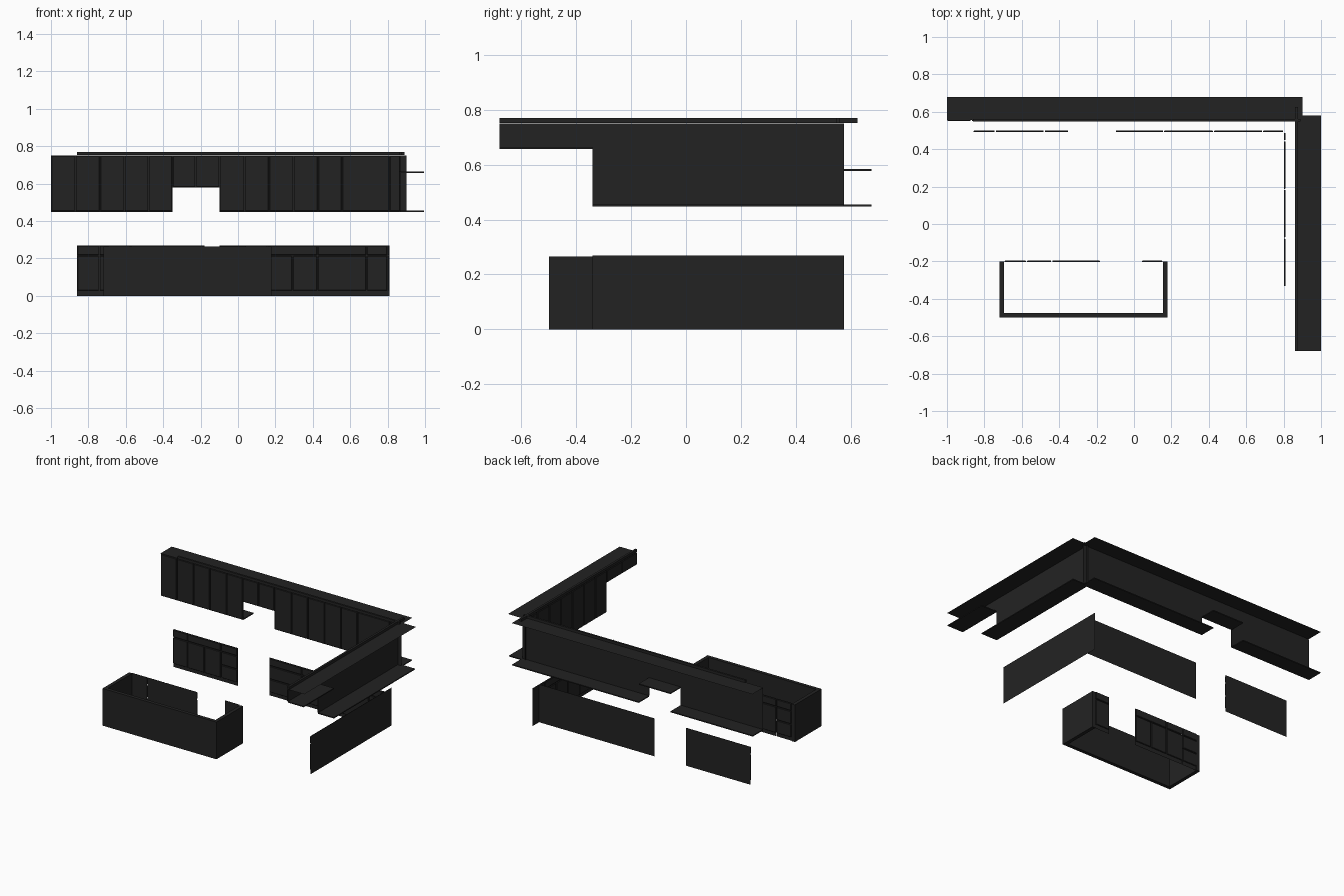
import bpy, bmesh
from mathutils import Vector

if "Cube" in bpy.data.objects:
    bpy.data.objects.remove(bpy.data.objects["Cube"])

mat = bpy.data.materials.new("charcoal_black")
mat.diffuse_color = (0.0165, 0.0165, 0.0165, 1)
mat.use_nodes = True
mat.node_tree.nodes["Principled BSDF"].inputs["Base Color"].default_value = mat.diffuse_color


def add_box(bm, lo, hi, bevel=0.0):
    """Box between two corners; a zero dimension gives a single flat sheet."""
    a = [min(p, q) for p, q in zip(lo, hi)]
    b = [max(p, q) for p, q in zip(lo, hi)]
    flat = [i for i in range(3) if b[i] - a[i] < 1e-6]
    if flat:
        k = flat[0]
        i, j = [n for n in range(3) if n != k]
        verts = []
        for s, t in ((0, 0), (1, 0), (1, 1), (0, 1)):
            p = Vector(a)
            p[i], p[j] = (a[i], b[i])[s], (a[j], b[j])[t]
            verts.append(bm.verts.new(p))
        bm.faces.new(verts)
        return
    verts = bmesh.ops.create_cube(bm, size=1)["verts"]
    for v in verts:
        v.co = Vector([a[i] if v.co[i] < 0 else b[i] for i in range(3)])
    if bevel:
        edges = list({e for v in verts for e in v.link_edges})
        bmesh.ops.bevel(bm, geom=edges, offset=bevel, segments=1, affect='EDGES')


def make(name, boxes):
    """One object from a list of (lo, hi[, bevel]) boxes."""
    bm = bmesh.new()
    for b in boxes:
        add_box(bm, *b)
    mesh = bpy.data.meshes.new(name)
    bm.to_mesh(mesh)
    bm.free()
    mesh.materials.append(mat)
    obj = bpy.data.objects.new(name, mesh)
    bpy.context.collection.objects.link(obj)


# Each run maps (along, outward depth, height) to world space
def back(y):
    return lambda u, d, z: (u, y - d, z)


def right(x):
    return lambda u, d, z: (x - d, u, z)


def island(y):
    return lambda u, d, z: (u, y + d, z)


G, T = 0.003, 0.009   # half gap between doors, door thickness


def sheet(m, u0, u1, z0, z1):
    return (m(u0, 0, z0), m(u1, 0, z1))


def door(m, u0, u1, z0, z1):
    return (m(u0 + G, 0.0005, z0 + G), m(u1 - G, T, z1 - G), 0.002)


def row(m, cuts, z0, z1):
    return [door(m, a, b, z0, z1) for a, b in zip(cuts, cuts[1:])]


def unit(m, u0, u1, kind):
    """Base cabinet: drawer stack, or a drawer over one or two doors."""
    if kind == "stack":
        return [door(m, u0, u1, a, b) for a, b in ((.025, .12), (.12, .215), (.215, .27))]
    mid = [u0, (u0 + u1) / 2, u1] if kind == "pair" else [u0, u1]
    return row(m, mid, .025, .215) + [door(m, u0, u1, .215, .27)]


# Upper cabinets, back wall
B = back(.56)
make("back_upper_carcass", [
    sheet(B, -1, -.35, .45, .75), sheet(B, -.35, -.10, .58, .75),
    sheet(B, -.10, .9, .45, .75),
    ((-1, .555, .752), (.9, .68, .752))])
make("back_upper_doors",
     row(B, [-1, -.87, -.738, -.608, -.477, -.35], .45, .75)
     + row(B, [-.35, -.226, -.10], .58, .75)
     + row(B, [-.10, .036, .165, .298, .427, .556, .81, .87], .45, .75))
make("back_upper_bottoms", [
    ((-1, .56, .448), (-.35, .675, .455)),
    ((-.35, .56, .578), (-.10, .675, .585)),
    ((-.10, .56, .448), (.9, .675, .455))])
make("back_crown", [((-.86, .548, .752), (.89, .562, .77))])

# Upper cabinets, right wall
R = right(.87)
make("right_upper_carcass", [
    sheet(R, -.34, .575, .45, .75), sheet(R, -.68, -.34, .66, .75),
    ((.863, -.68, .752), (1, .58, .752))])
make("right_upper_doors",
     row(R, [-.34, -.21, -.08, .05, .18, .312, .445, .55], .45, .75)
     + row(R, [-.68, -.51, -.34], .66, .75))
make("right_upper_bottoms", [
    ((.87, -.34, .448), (.995, .575, .455)),
    ((.87, -.68, .658), (.995, -.34, .665))])
make("right_crown", [((.862, -.68, .752), (.878, .625, .77))])

# Base cabinets, back wall
L = back(.50)
make("back_base_carcass", [sheet(L, -.86, -.35, 0, .27), sheet(L, -.10, .81, 0, .27)])
make("back_base_doors",
     unit(L, -.86, -.742, "single") + unit(L, -.742, -.48, "pair")
     + unit(L, -.48, -.35, "stack") + unit(L, -.10, .158, "stack")
     + unit(L, .158, .425, "pair") + unit(L, .425, .688, "single")
     + unit(L, .688, .80, "single"))

# Base cabinets, right wall
W = right(.81)
make("right_base_carcass", [sheet(W, -.34, .575, 0, .27)])
make("right_base_doors", unit(W, -.335, -.075, "pair") + unit(W, -.075, .185, "pair")
     + unit(W, .185, .445, "pair") + unit(W, .445, .49, "single"))

# Island: three solid walls, and a door side with an appliance opening
make("island_walls", [
    ((-.72, -.5, 0), (.18, -.475, .265)),
    ((-.72, -.475, 0), (-.695, -.2, .265)),
    ((.155, -.475, 0), (.18, -.2, .265))])
I = island(-.205)
make("island_back_carcass", [
    sheet(I, -.695, -.577, 0, .27), sheet(I, -.573, -.18, 0, .27),
    sheet(I, .04, .155, 0, .27)])
make("island_back_doors",
     unit(I, -.695, -.575, "stack") + unit(I, -.575, -.44, "single")
     + unit(I, -.44, -.18, "pair") + unit(I, .04, .155, "single"))
